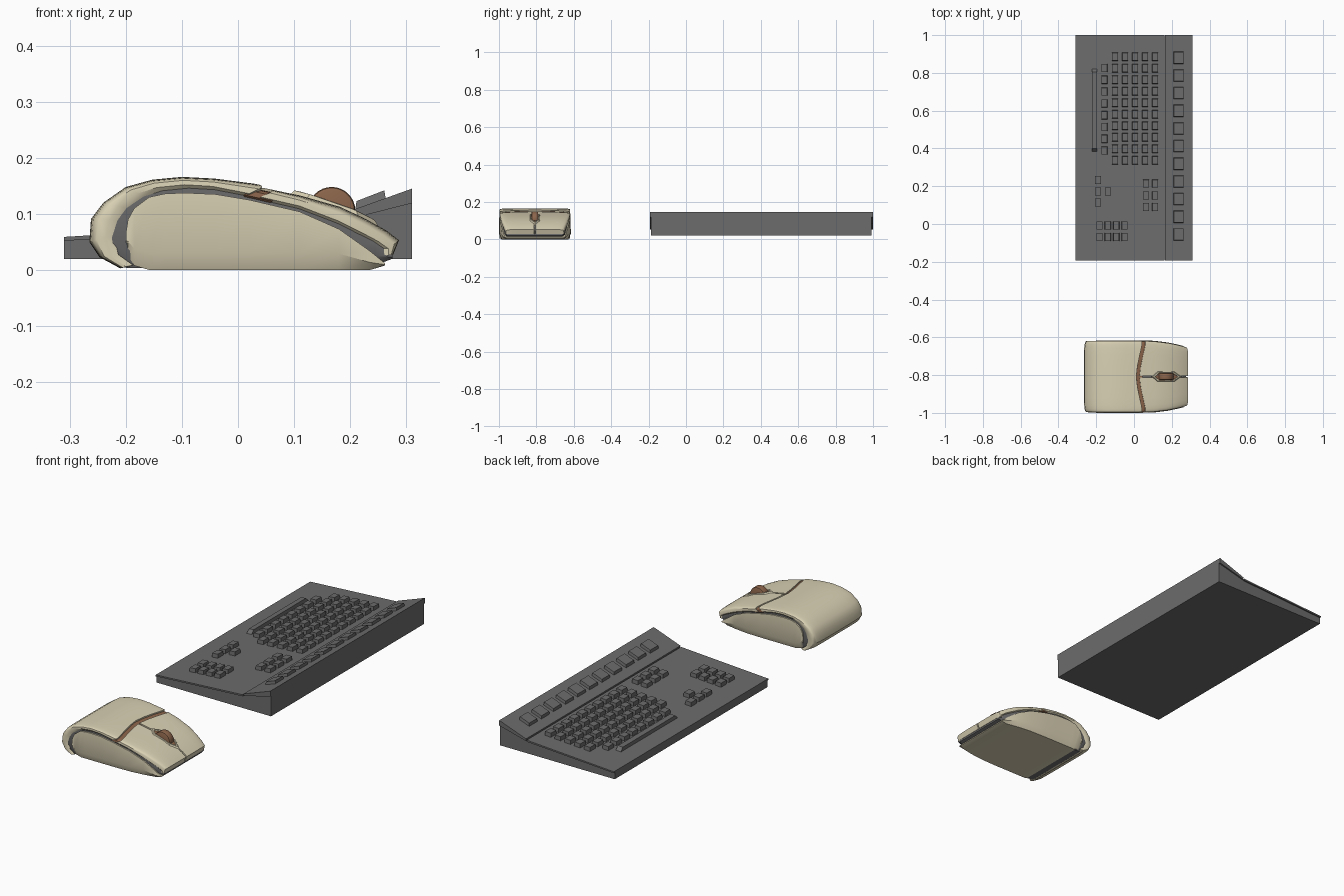
import bpy, bmesh, math
from mathutils import Matrix

if "Cube" in bpy.data.objects:
    bpy.data.objects.remove(bpy.data.objects["Cube"])

MY = -0.808   # mouse centre line


def material(name, col):
    m = bpy.data.materials.new(name)
    m.diffuse_color = (*col, 1)
    m.use_nodes = True
    m.node_tree.nodes["Principled BSDF"].inputs["Base Color"].default_value = m.diffuse_color
    return m


DARK = material("dark_grey", (0.15, 0.15, 0.15))
CREAM = material("cream", (0.70, 0.64, 0.46))
BROWN = material("brown", (0.26, 0.13, 0.07))


def finish(name, bm, mat, smooth=None):
    bmesh.ops.recalc_face_normals(bm, faces=bm.faces)
    me = bpy.data.meshes.new(name)
    bm.to_mesh(me)
    bm.free()
    me.materials.append(mat)
    if smooth:
        me.shade_smooth()
        me.set_sharp_from_angle(angle=math.radians(smooth))
    ob = bpy.data.objects.new(name, me)
    bpy.context.collection.objects.link(ob)
    return ob


def loft(name, rings, mat, smooth=None):
    """Skin closed rings; ends are capped by ladder quads."""
    bm = bmesh.new()
    vs = [[bm.verts.new(p) for p in r] for r in rings]
    n = len(vs[0])
    for a, b in zip(vs, vs[1:]):
        for i in range(n):
            j = (i + 1) % n
            bm.faces.new((a[i], a[j], b[j], b[i]))
    for r in (vs[0], vs[-1]):
        for i in range(n // 2 - 1):
            bm.faces.new((r[i], r[i + 1], r[n - 2 - i], r[n - 1 - i]))
    return finish(name, bm, mat, smooth)


def prism(name, profile, y0, y1, mat):
    bm = bmesh.new()
    f = bm.faces.new([bm.verts.new((x, y0, z)) for x, z in profile])
    ext = bmesh.ops.extrude_face_region(bm, geom=[f])["geom"]
    bmesh.ops.translate(bm, vec=(0, y1 - y0, 0),
                        verts=[v for v in ext if isinstance(v, bmesh.types.BMVert)])
    return finish(name, bm, mat)


# ---------- keyboard ----------
def deck_z(x):
    return 0.059 + (x + 0.31) * 0.061


def wedge_z(x):
    return 0.089 + (x - 0.165) * 0.386


prism("keyboard_base", [(-0.31, 0.02), (-0.31, 0.054), (0.165, 0.083), (0.31, 0.121), (0.31, 0.02)],
      -0.188, 0.993, DARK)
prism("keyboard_deck", [(-0.31, 0.052), (-0.31, 0.059), (0.162, deck_z(0.162)), (0.162, 0.08)],
      -0.193, 1.0, DARK)
prism("function_ledge", [(0.168, 0.083), (0.165, 0.093), (0.31, 0.145), (0.31, 0.119)],
      -0.193, 1.0, DARK)


def keys(name, spots, sx, sy, h, surf):
    bm = bmesh.new()
    for x, y in spots:
        lo, hi = [], []
        for a, b in ((-1, -1), (1, -1), (1, 1), (-1, 1)):
            px = x + a * sx / 2
            lo.append(bm.verts.new((px, y + b * sy / 2, surf(px) - 0.002)))
            px = x + a * sx * 0.46
            hi.append(bm.verts.new((px, y + b * sy * 0.46, surf(px) + h)))
        bm.faces.new(lo)
        bm.faces.new(hi)
        for i in range(4):
            j = (i + 1) % 4
            bm.faces.new((lo[i], lo[j], hi[j], hi[i]))
    finish(name, bm, DARK)


K = (0.033, 0.044, 0.019, deck_z)
keys("letter_keys", [(-0.1 + 0.053 * c, 0.886 - 0.061 * r) for c in range(5) for r in range(10)]
     + [(-0.157, 0.826 - 0.0625 * r) for r in range(8)], *K)
keys("arrow_keys", [(-0.19, 0.233), (-0.19, 0.172), (-0.19, 0.114), (-0.138, 0.172)], *K)
keys("navigation_keys", [(x, y) for x in (0.063, 0.112) for y in (0.214, 0.151, 0.09)], *K)
keys("number_keys", [(-0.183 + 0.0445 * c, y) for c in range(4) for y in (-0.008, -0.069)], *K)
keys("space_bar", [(-0.209, 0.603)], 0.028, 0.44, 0.017, deck_z)
keys("function_keys", [(0.236, 0.88 - 0.0935 * i) for i in range(11)], 0.054, 0.065, 0.013,
     lambda x: wedge_z(x) + 0.003)


# ---------- mouse ----------
def half_width(x):
    return 0.192 - 0.037 * (max(0, x - 0.05) / 0.235) ** 2


def body(name, stations, s, mat):
    """Solid lofted along x from (x, low z, high z), tucked in at the bottom."""
    rings = []
    for x, lo, hi in stations:
        w = half_width(x) * s
        h = min(0.03, (hi - lo) * 0.4)
        side = [(0.93 * w, lo), (w, lo + h), (0.99 * w, hi)]
        rings.append([(x, MY - y, z) for y, z in side] +
                     [(x, MY + y, z) for y, z in reversed(side)])
    loft(name, rings, mat, 30)


body("mouse_core", [(-0.235, .045, .07), (-0.225, .02, .095), (-0.2, .004, .122), (-0.149, .003, .143),
                    (-0.095, .003, .149), (-0.04, .003, .146), (.03, .003, .132), (.11, .003, .112),
                    (.18, .003, .084), (.244, .008, .05), (.275, .02, .028)], 0.965, DARK)
body("mouse_side_panels", [(-0.2, .045, .065), (-0.196, .025, .09), (-0.185, .008, .11), (-0.158, 0, .13),
                           (-0.13, 0, .136), (-0.095, 0, .1375), (-0.04, 0, .135), (.02, 0, .125),
                           (.11, 0, .104), (.18, 0, .073), (.235, 0, .034), (.262, .008, .012)], 1.0, CREAM)

U = [0.3, 0.6, 0.8, 0.9, 0.95, 0.98, 0.995, 1.0]


def shell(name, stations, us, s, mat):
    """Thick crowned skin from (outer x, z, edge x, z, sweep) stations."""
    rings = []
    for xo, zo, xe, ze, sweep in stations:
        outer = []
        for u in us:
            k = max(0, 1 - abs(u) ** 6) ** (1 / 6)
            d = 0.04 * sweep * abs(u) ** 1.5
            x, z = xe + (xo - xe) * k + d, ze + (zo - ze) * k - 0.12 * d
            outer.append((x, half_width(x) * s * u, z))
        inner = [(x + (0.02 - x) * 0.06, y * 0.97, z + (0.05 - z) * 0.06) for x, y, z in outer]
        rings.append([(x, MY + y, z) for x, y, z in outer + inner[::-1]])
    loft(name, rings, mat, 35)


FULL = [-u for u in reversed(U)] + [0] + U
shell("mouse_palm_shell", [(-.21, .003, -.2, .006, 0), (-.247, .023, -.228, .026, 0),
                           (-.265, .05, -.236, .058, 0), (-.262, .091, -.228, .09, 0),
                           (-.24, .12, -.212, .114, 0), (-.2, .148, -.18, .136, 0),
                           (-.153, .161, -.145, .147, 0), (-.1, .166, -.095, .152, 0),
                           (-.042, .163, -.045, .149, 0), (.012, .156, -.02, .141, 1)], FULL, 0.985, CREAM)
shell("mouse_seam_strip", [(-.01, .152, -.03, .139, 1), (.045, .140, .02, .128, 1)], FULL, 0.975, BROWN)

# left and right buttons with a slit between them
BUTTON = [(.03, .148, .0, .135, 1), (.11, .133, .11, .114, 0), (.181, .113, .18, .087, 0),
          (.226, .092, .22, .067, 0), (.265, .070, .25, .051, 0), (.287, .053, .268, .038, 0),
          (.277, .028, .268, .026, 0)]
HALF = [0.022] + U
for nm, sg in (("right", -1), ("left", 1)):
    shell(f"mouse_{nm}_button", BUTTON, [sg * u for u in HALF], 0.985, CREAM)


def button_z(x):
    for a, b in zip(BUTTON, BUTTON[1:5]):
        if x <= b[0]:
            return a[1] + (b[1] - a[1]) * (x - a[0]) / (b[0] - a[0])
    return 0.07


# raised wheel surround with a brown floor
def lozenge(grow, lift):
    pts = [(-0.065, 0), (-0.04, 0.022), (0.035, 0.022), (0.065, 0), (0.035, -0.022), (-0.04, -0.022)]
    return [(0.172 + x * grow, MY + y * grow, button_z(0.172 + x * grow) + lift) for x, y in pts]


bm = bmesh.new()
rows = [[bm.verts.new(p) for p in lozenge(*a)] for a in ((1.25, -0.004), (1.1, 0.007), (0.95, 0.007), (0.9, -0.002))]
for a, b in zip(rows, rows[1:]):
    for i in range(6):
        j = (i + 1) % 6
        bm.faces.new((a[i], a[j], b[j], b[i]))
finish("wheel_surround", bm, CREAM)
bm = bmesh.new()
bm.faces.new([bm.verts.new(p) for p in lozenge(0.92, 0.002)])
finish("wheel_well", bm, BROWN)

# scroll wheel
bm = bmesh.new()
bmesh.ops.create_cone(bm, cap_ends=True, segments=32, radius1=0.042, radius2=0.042, depth=0.036,
                      matrix=Matrix.Translation((0.167, MY, 0.106)) @ Matrix.Rotation(math.pi / 2, 4, 'X'))
rim = [e for e in bm.edges if abs(e.verts[0].co.y - e.verts[1].co.y) < 1e-5]
bmesh.ops.bevel(bm, geom=rim, offset=0.006, segments=2, affect='EDGES', profile=0.5)
finish("scroll_wheel", bm, BROWN, 40)
